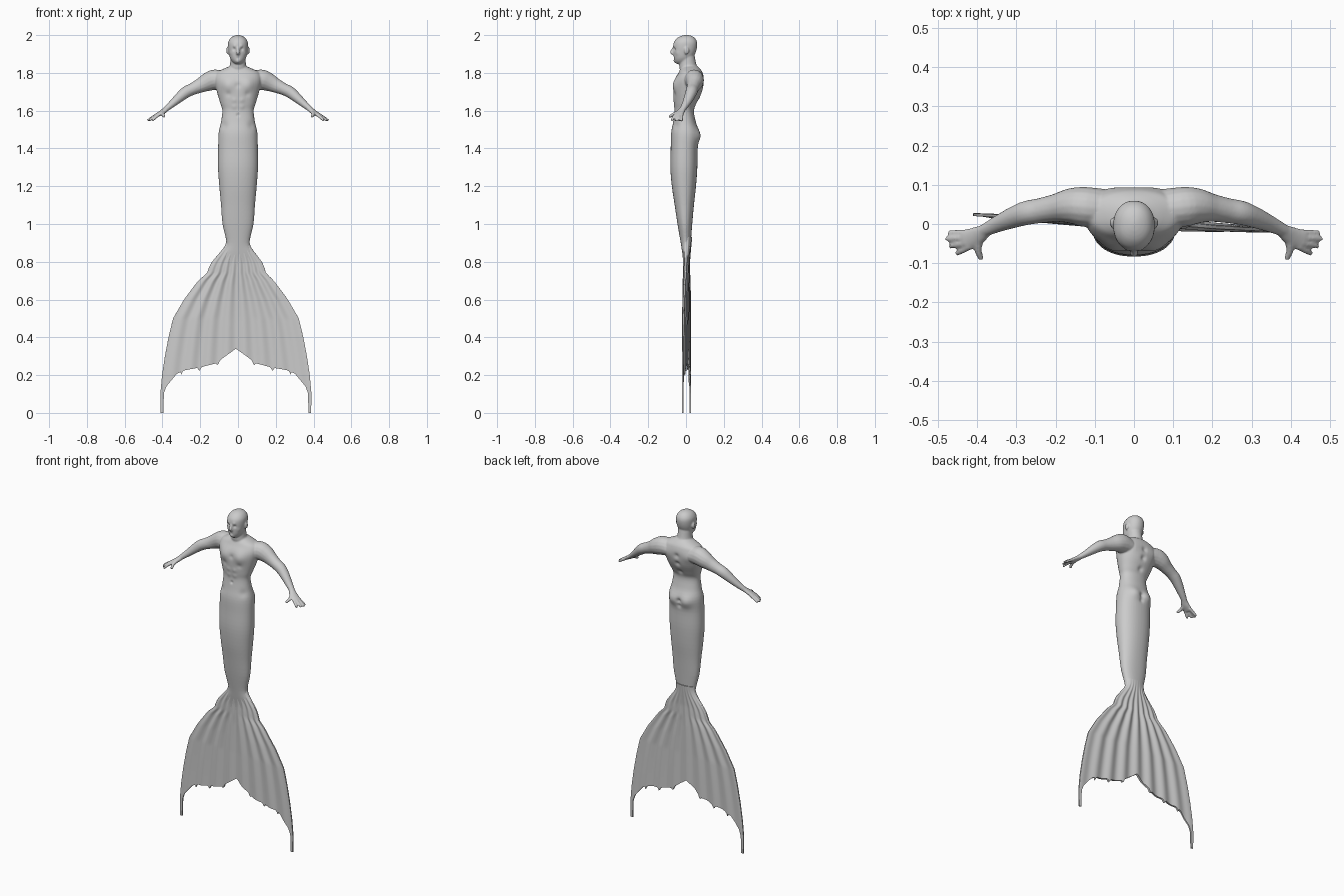
import bpy, bmesh, math
from mathutils import Vector

if "Cube" in bpy.data.objects:
    bpy.data.objects.remove(bpy.data.objects["Cube"])

bm = bmesh.new()


def resample(rows, steps=4):
    """Catmull-Rom smoothing of a list of equal-length rows."""
    out = []
    for i in range(len(rows) - 1):
        a, b, c, d = rows[max(i - 1, 0)], rows[i], rows[i + 1], rows[min(i + 2, len(rows) - 1)]
        for s in range(steps):
            t = s / steps
            out.append([0.5 * (2 * q + (r - p) * t + (2 * p - 5 * q + 4 * r - w) * t * t
                               + (3 * q - p - 3 * r + w) * t ** 3) for p, q, r, w in zip(a, b, c, d)])
    return out + [list(rows[-1])]


def skin(rings):
    """Bridge closed rings of points and cap both ends."""
    vs = [[bm.verts.new(p) for p in r] for r in rings]
    n = len(vs[0])
    for a, b in zip(vs, vs[1:]):
        for i in range(n):
            bm.faces.new((a[i], a[(i + 1) % n], b[(i + 1) % n], b[i]))
    bm.faces.new(vs[0][::-1])
    bm.faces.new(vs[-1])


def loft(rows, e=2.0, n=40):
    """Upright loft; row = z, half width, front y, back y."""
    def ring(z, hx, yf, yb):
        pts = []
        for k in range(n):
            c, s = math.cos(2 * math.pi * k / n), math.sin(2 * math.pi * k / n)
            x = math.copysign(abs(c) ** (2 / e), c) * hx
            y = math.copysign(abs(s) ** (2 / e), s) * (yb - yf) / 2
            pts.append((x, (yf + yb) / 2 + y, z))
        return pts
    skin([ring(*r) for r in resample(rows)])


def tube(rows, side=1, n=16):
    """Limb along a path; row = x, y, z, horizontal radius, vertical radius."""
    rows = resample(rows)
    pts = [Vector((r[0] * side, r[1], r[2])) for r in rows]
    rings = []
    for i, r in enumerate(rows):
        d = (pts[min(i + 1, len(pts) - 1)] - pts[max(i - 1, 0)]).normalized()
        h = d.cross(Vector((0, 0, 1))).normalized()
        u = h.cross(d)
        rings.append([pts[i] + h * r[3] * math.cos(2 * math.pi * k / n)
                      + u * r[4] * math.sin(2 * math.pi * k / n) for k in range(n)])
    skin(rings)


def ball(c, size):
    vs = bmesh.ops.create_uvsphere(bm, u_segments=16, v_segments=10, radius=1)['verts']
    for v in vs:
        v.co = Vector([c[i] + v.co[i] * size[i] for i in range(3)])


# torso and tail
loft([(.74, .05, -.006, .009), (.8, .08, -.012, .014), (.85, .076, -.02, .019), (.9, .061, -.028, .025),
      (1.0, .082, -.045, .033), (1.1, .09, -.06, .042), (1.2, .099, -.075, .053), (1.3, .106, -.083, .06),
      (1.4, .105, -.081, .062), (1.48, .103, -.079, .07), (1.54, .09, -.068, .052), (1.6, .083, -.06, .042),
      (1.64, .094, -.063, .058), (1.7, .112, -.066, .086), (1.76, .125, -.06, .095), (1.8, .115, -.04, .088),
      (1.82, .08, -.03, .076), (1.835, .045, -.02, .06)], 2.2)
# neck
loft([(1.78, .075, -.02, .08), (1.81, .056, -.03, .072), (1.84, .043, -.036, .056), (1.89, .04, -.03, .046)])
# head
loft([(1.848, .016, -.05, -.005), (1.86, .031, -.06, .02), (1.88, .043, -.065, .037), (1.91, .05, -.067, .052),
      (1.94, .053, -.068, .059), (1.965, .051, -.063, .058), (1.985, .039, -.046, .046),
      (1.996, .022, -.025, .029), (2.001, .004, -.003, .008)], 2.15)
# nose
tube([(0, -.062, 1.94, .005, .006), (0, -.071, 1.922, .007, .007), (0, -.077, 1.908, .010, .008),
      (0, -.068, 1.899, .009, .005)])

for s in (1, -1):
    ball((s * .055, .003, 1.918), (.007, .013, .02))          # ears
    # arm
    tube([(.06, .035, 1.76, .045, .045), (.12, .043, 1.764, .051, .054), (.16, .046, 1.752, .046, .049),
          (.2, .041, 1.733, .036, .039), (.24, .034, 1.715, .032, .032), (.275, .028, 1.698, .031, .031),
          (.31, .016, 1.67, .027, .026), (.35, -.001, 1.635, .021, .019), (.385, -.018, 1.606, .016, .014)], s)
    # palm
    tube([(.375, -.014, 1.613, .016, .014), (.4, -.03, 1.593, .024, .013), (.432, -.043, 1.574, .028, .010)], s)
    # fingers
    for b, t in (((.424, -.022), (.473, -.022)), ((.43, -.034), (.479, -.038)),
                 ((.428, -.047), (.47, -.057)), ((.42, -.058), (.454, -.076))):
        tube([(b[0], b[1], 1.578, .0085, .0085), ((b[0] + t[0]) / 2, (b[1] + t[1]) / 2, 1.564, .008, .008),
              (t[0], t[1], 1.547, .0065, .0065)], s)
    # thumb
    tube([(.393, -.035, 1.595, .011, .011), (.398, -.066, 1.58, .0095, .0095), (.389, -.091, 1.567, .007, .007)], s)

# fuse everything into one skin
bmesh.ops.recalc_face_normals(bm, faces=bm.faces)
mesh = bpy.data.meshes.new("body")
bm.to_mesh(mesh)
bm.free()
body = bpy.data.objects.new("body", mesh)
bpy.context.collection.objects.link(body)
rm = body.modifiers.new("fuse", 'REMESH')
rm.mode = 'VOXEL'
rm.voxel_size = .0045
sm = body.modifiers.new("soften", 'SMOOTH')
sm.factor = .5
sm.iterations = 4
fused = bpy.data.meshes.new_from_object(body.evaluated_get(bpy.context.evaluated_depsgraph_get()))
body.modifiers.clear()
body.data = fused

# sculpted muscles and face: x, y, z, radius, height (mirrored)
dabs = [(.05, -.055, 1.735, .034, .010), (0, -.065, 1.735, .014, -.004), (.05, -.06, 1.688, .016, -.004),
        (.02, -.063, 1.655, .014, .003), (.02, -.062, 1.62, .014, .003), (0, -.063, 1.577, .008, -.006),
        (.07, -.05, 1.52, .022, -.004), (.045, .07, 1.465, .034, .011), (0, .072, 1.465, .014, -.011),
        (0, .07, 1.435, .013, -.007), (0, .09, 1.75, .016, -.008), (0, .082, 1.7, .016, -.009),
        (0, .055, 1.64, .016, -.007), (.07, .085, 1.75, .03, .005), (.021, -.062, 1.926, .009, -.007),
        (.018, -.064, 1.943, .009, .003), (.036, -.045, 1.905, .012, .002), (0, -.064, 1.879, .006, -.003),
        (0, -.06, 1.862, .010, .005)]
dabs += [(-x, y, z, r, h) for x, y, z, r, h in dabs if x]
moves = []
for v in fused.vertices:
    d = 0
    for x, y, z, r, h in dabs:
        if abs(v.co.z - z) < 3 * r:
            d += h * math.exp(-((v.co.x - x) ** 2 + (v.co.y - y) ** 2 + (v.co.z - z) ** 2) / (r * r))
    moves.append(v.co + v.normal * d)
for v, p in zip(fused.vertices, moves):
    v.co = p


def look(table, v):
    """Linear lookup in a list of (key, value)."""
    for (a, p), (b, q) in zip(table, table[1:]):
        if v <= b:
            return p + (q - p) * max(0, (v - a) / (b - a))
    return table[-1][1]


# tail fin: half width by height, lower edge by fraction of width, thickness by height
width = [(0, .398), (.1, .4), (.2, .391), (.3, .376), (.4, .357), (.5, .333), (.6, .275), (.7, .2), (.74, .156),
         (.77, .147), (.8, .132), (.85, .092), (.87, .075), (.9, .061), (.93, .061)]
hem = [(0, .34), (.13, .305), (.28, .262), (.5, .24), (.7, .226), (.8, .208), (.93, .14), (.957, .1), (.963, 0), (1, 0)]
thick = [(0, .001), (.3, .003), (.5, .005), (.7, .009), (.8, .012), (.85, .017), (.9, .023), (.93, .026)]
COLS, ROWS, TOP = 180, 50, .93
fb = bmesh.new()
sheets = []
for face in (-1, 1):
    sheet = []
    for i in range(COLS + 1):
        u = math.sin((i / COLS - .5) * math.pi)
        rib = math.cos(u * math.pi * 8)
        low = look(hem, abs(u))
        if .05 < abs(u) < .75:
            low -= .018 * max(0, rib) ** 10
        col = []
        for j in range(ROWS + 1):
            t = j / ROWS
            z = TOP + (low - TOP) * t
            ramp = min(1, max(0, (TOP - z) / .25))
            x = u * look(width, z)
            y = .003 - .052 * x * ramp + .005 * rib * ramp * (1 - u ** 6)
            y += face * (look(thick, z) * math.sqrt(max(0, 1 - u * u)) + .0035)
            col.append(fb.verts.new((x - .011 * ramp, y, z)))
        sheet.append(col)
    sheets.append(sheet)
    for a, b in zip(sheet, sheet[1:]):
        for j in range(ROWS):
            fb.faces.new((a[j], a[j + 1], b[j + 1], b[j]))
# close the rim
f, k = sheets
rims = [[s[0] + [c[-1] for c in s[1:-1]] + s[-1][::-1] + [c[0] for c in s[-2:0:-1]] for s in (f, k)]][0]
for i in range(len(rims[0])):
    n = (i + 1) % len(rims[0])
    fb.faces.new((rims[0][i], rims[0][n], rims[1][n], rims[1][i]))
bmesh.ops.recalc_face_normals(fb, faces=fb.faces)
fin_mesh = bpy.data.meshes.new("tail_fin")
fb.to_mesh(fin_mesh)
fb.free()
fin = bpy.data.objects.new("tail_fin", fin_mesh)
bpy.context.collection.objects.link(fin)

for o in (body, fin):
    bpy.ops.object.select_all(action='DESELECT')
    o.select_set(True)
    bpy.context.view_layer.objects.active = o
    bpy.ops.object.shade_smooth_by_angle(angle=math.radians(50))
